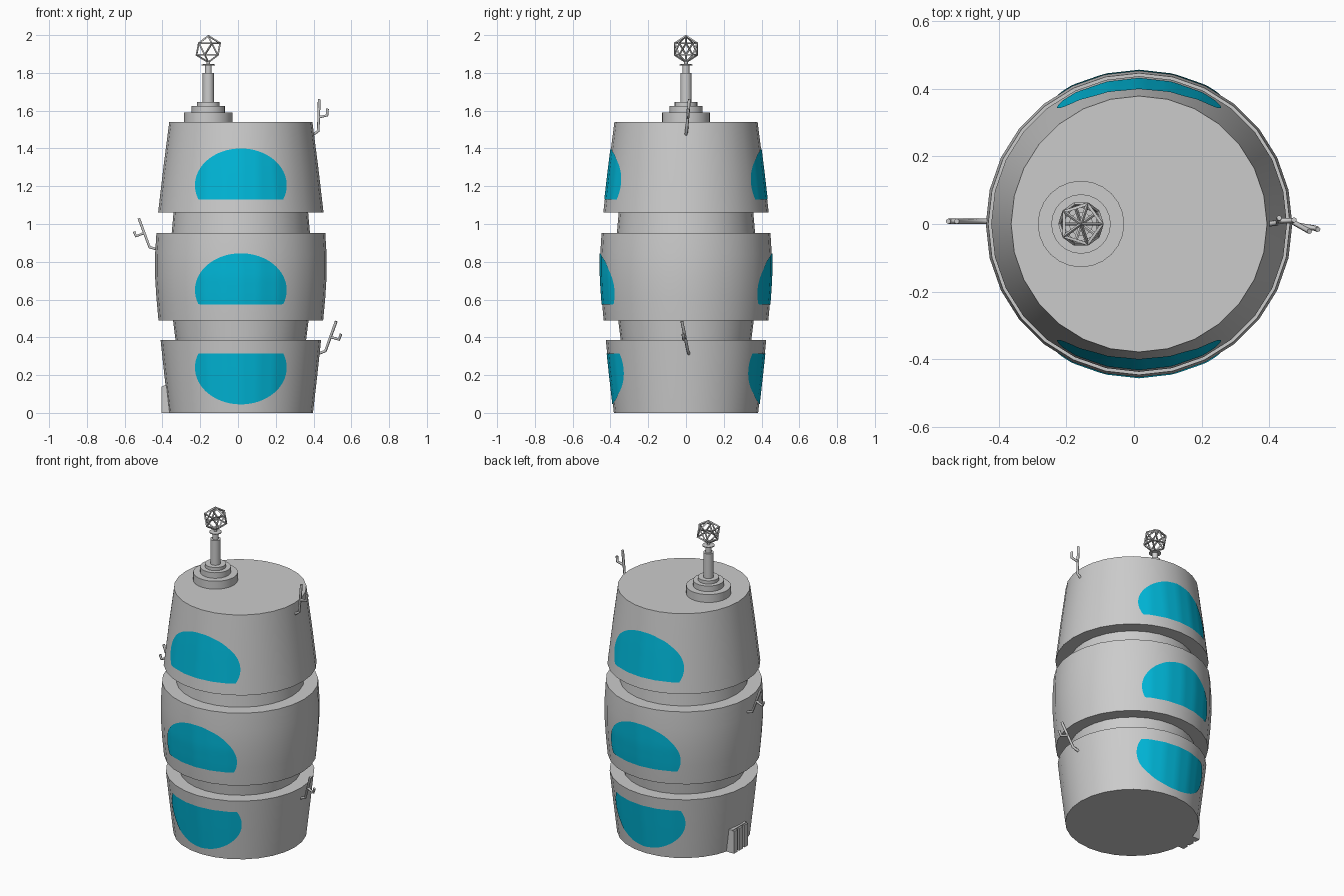
import bpy, bmesh, math
from mathutils import Vector

if "Cube" in bpy.data.objects:
    bpy.data.objects.remove(bpy.data.objects["Cube"])

N = 28                      # sides of the round body
STEP = 2 * math.pi / N
CX = 0.015                  # body axis


def finish(name, bm, mat=None, smooth=True):
    bmesh.ops.recalc_face_normals(bm, faces=bm.faces)
    me = bpy.data.meshes.new(name)
    bm.to_mesh(me)
    bm.free()
    for p in me.polygons:
        p.use_smooth = smooth
    if smooth:
        me.set_sharp_from_angle(angle=math.radians(30))
    ob = bpy.data.objects.new(name, me)
    bpy.context.collection.objects.link(ob)
    if mat:
        me.materials.append(mat)
    return ob


def lathe(name, profile, cx, n):
    """Capped solid of revolution from (radius, z) points."""
    bm = bmesh.new()
    rings = [[bm.verts.new((cx + r * math.cos(i * 2 * math.pi / n),
                            r * math.sin(i * 2 * math.pi / n), z)) for i in range(n)]
             for r, z in profile]
    for a, b in zip(rings, rings[1:]):
        for i in range(n):
            j = (i + 1) % n
            bm.faces.new((a[i], a[j], b[j], b[i]))
    bm.faces.new(rings[0])
    bm.faces.new(rings[-1])
    return finish(name, bm)


def radius_at(profile, z):
    for (r0, z0), (r1, z1) in zip(profile, profile[1:]):
        if z0 <= z <= z1:
            return r0 + (r1 - r0) * (z - z0) / (z1 - z0)
    return profile[-1][0]


def window(name, profile, zc, up, side, mat):
    """Cut-off ellipse laid on the faceted body; up=-1 turns it upside down."""
    half_w, half_h, cut, cols, rows = 0.243, 0.195, 0.075, 32, 8
    bm = bmesh.new()
    grid = []
    for i in range(cols + 1):
        x = half_w * math.sin((i / cols - 0.5) * math.pi)
        h = math.sqrt(max(0, 1 - (x / half_w) ** 2)) * half_h
        col = []
        for k in range(rows + 1):
            lo, hi = -min(h, cut), h
            z = zc + up * (lo + (hi - lo) * k / rows)
            r = radius_at(profile, z)
            t = math.asin(x / r) % STEP - STEP / 2
            flat = r * math.cos(STEP / 2) / math.cos(t) + 0.003
            col.append(bm.verts.new((CX + x, side * math.sqrt(flat ** 2 - x ** 2), z)))
        grid.append(col)
    for a, b in zip(grid, grid[1:]):
        for k in range(rows):
            bm.faces.new((a[k], b[k], b[k + 1], a[k + 1]))
    bmesh.ops.remove_doubles(bm, verts=bm.verts, dist=1e-5)
    ob = finish(name, bm, mat)
    if ob.data.polygons[len(ob.data.polygons) // 2].normal.y * side < 0:
        ob.data.flip_normals()


def rod_hook(name, paths, r=0.008):
    cu = bpy.data.curves.new(name, 'CURVE')
    cu.dimensions = '3D'
    cu.bevel_depth = r
    cu.bevel_resolution = 1
    cu.use_fill_caps = True
    for pts in paths:
        s = cu.splines.new('POLY')
        s.points.add(len(pts) - 1)
        for p, co in zip(s.points, pts):
            p.co = (*co, 1)
    bpy.context.collection.objects.link(bpy.data.objects.new(name, cu))


# Three barrel sections and two recessed necks
lower = [(0.382, 0), (0.405, 0.2), (0.425, 0.387)]
middle = [(0.436, 0.49), (0.447, 0.61), (0.454, 0.72), (0.454, 0.84), (0.447, 0.952)]
upper = [(0.438, 1.06), (0.41, 1.3), (0.379, 1.54)]
lathe("lower_section", lower, CX, N)
lathe("lower_neck", [(0.345, 0.38), (0.36, 0.5)], CX, N)
lathe("middle_section", middle, CX, N)
lathe("upper_neck", [(0.367, 0.94), (0.356, 1.065)], CX, N)
lathe("upper_section", upper, CX, N)

# Blue windows, front and back
blue = bpy.data.materials.new("window_blue")
blue.diffuse_color = (0.0, 0.48, 0.70, 1)
blue.use_nodes = True
blue.node_tree.nodes["Principled BSDF"].inputs["Base Color"].default_value = blue.diffuse_color
for label, side in (("front", -1), ("back", 1)):
    window("lower_window_" + label, lower, 0.24, -1, side, blue)
    window("middle_window_" + label, middle, 0.65, 1, side, blue)
    window("upper_window_" + label, upper, 1.205, 1, side, blue)

# Stepped mast on the roof
AX = -0.157
lathe("mast", [(0.128, 1.535), (0.128, 1.59), (0.088, 1.59), (0.088, 1.625),
               (0.06, 1.625), (0.06, 1.645), (0.03, 1.645), (0.03, 1.80),
               (0.018, 1.80), (0.018, 1.838), (0.035, 1.84), (0.035, 1.845),
               (0.01, 1.848), (0.01, 1.862)], AX, 24)

# Open icosahedron cage on the mast
bm = bmesh.new()
bmesh.ops.create_icosphere(bm, subdivisions=1, radius=0.07)
cage = finish("antenna_cage", bm, smooth=False)
cage.location = (AX, 0, 1.926)
w = cage.modifiers.new("struts", 'WIREFRAME')
w.thickness = 0.011
w.offset = 0

# Forked rods on the sides
rod_hook("upper_hook", [
    [(0.395, 0.0, 1.472), (0.425, 0.003, 1.492), (0.43, 0.018, 1.66)],
    [(0.427, 0.01, 1.565), (0.472, 0.01, 1.575), (0.474, 0.012, 1.61)]])
rod_hook("middle_hook", [
    [(-0.43, 0.008, 0.867), (-0.468, 0.008, 0.877), (-0.525, 0.008, 1.03)],
    [(-0.497, 0.008, 0.953), (-0.54, 0.008, 0.935), (-0.55, 0.008, 0.96)]])
rod_hook("lower_hook", [
    [(0.425, 0.015, 0.313), (0.463, 0.01, 0.328), (0.52, -0.022, 0.485)],
    [(0.49, -0.005, 0.402), (0.535, -0.012, 0.388), (0.545, -0.016, 0.418)]])


# Ribbed hatch at the foot of the left side
def box(name, lo, hi):
    bm = bmesh.new()
    bmesh.ops.create_cube(bm, size=1)
    lo, hi = Vector(lo), Vector(hi)
    for v in bm.verts:
        v.co = (lo + hi) / 2 + v.co * (hi - lo)
    finish(name, bm, smooth=False)


box("hatch", (-0.395, -0.04, 0), (-0.34, 0.10, 0.145))
for i in range(3):
    y = -0.04 + i * 0.0525
    box(f"hatch_rib_{i + 1}", (-0.405, y, 0), (-0.385, y + 0.035, 0.14))
